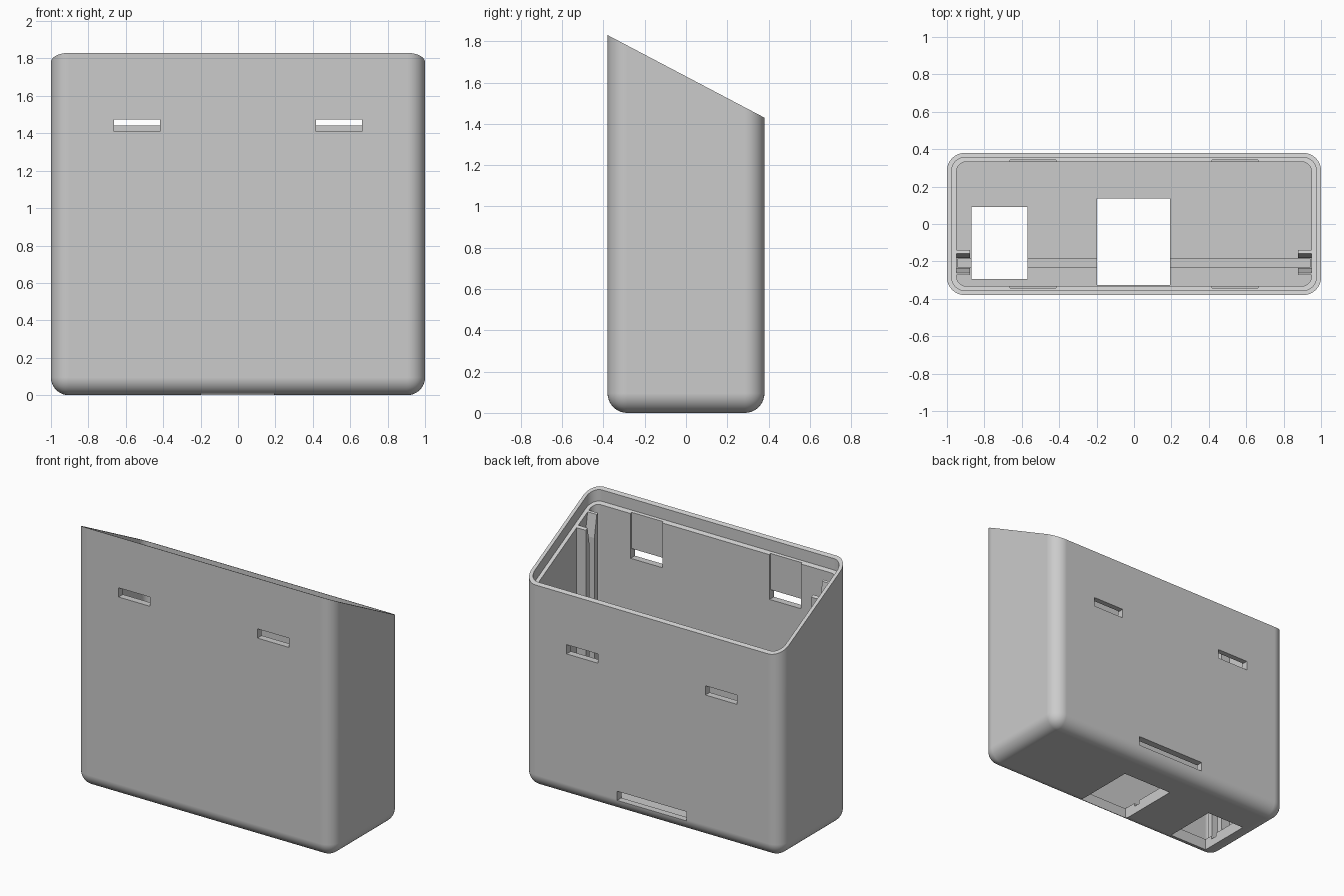
import bpy, bmesh
from mathutils import Vector

if "Cube" in bpy.data.objects:
    bpy.data.objects.remove(bpy.data.objects["Cube"], do_unlink=True)

W, D = 1.0, 0.38            # outer half width and half depth
FRONT, BACK = 1.83, 1.43    # wall heights
FLOOR, LIP = 0.08, 0.08     # floor thickness, depth of the rim step
SLOPE = (BACK - FRONT) / (2 * D)
SLANT = Vector((0, -SLOPE, 1)).normalized()

grey = bpy.data.materials.new("Matte grey")
grey.use_nodes = True
grey.diffuse_color = (0.6, 0.6, 0.6, 1)
grey.node_tree.nodes["Principled BSDF"].inputs["Base Color"].default_value = grey.diffuse_color


def rim(y):
    return FRONT + SLOPE * (y + D)


def box(x, y, z):
    """Box given as three (low, high) spans."""
    bm = bmesh.new()
    bmesh.ops.create_cube(bm, size=1)
    for v in bm.verts:
        v.co = [s[0] if c < 0 else s[1] for c, s in zip(v.co, (x, y, z))]
    return bm


def round_edges(bm, radius, bottom=False):
    """Round the upright edges and, if asked, those of the base."""
    low = min(v.co.z for v in bm.verts)
    edges = []
    for e in bm.edges:
        a, b = (v.co.z for v in e.verts)
        if abs(a - b) > 0.01 or (bottom and max(a, b) < low + 0.01):
            edges.append(e)
    bmesh.ops.bevel(bm, geom=edges, offset=radius, segments=10,
                    profile=0.5, affect='EDGES')
    return bm


def clip(bm, point, normal):
    """Remove everything on the normal's side of the plane and cap it."""
    geom = bm.verts[:] + bm.edges[:] + bm.faces[:]
    cut = bmesh.ops.bisect_plane(bm, geom=geom, plane_co=point,
                                 plane_no=normal, clear_outer=True)
    edges = [g for g in cut["geom_cut"] if isinstance(g, bmesh.types.BMEdge)]
    bmesh.ops.contextual_create(bm, geom=edges)
    bmesh.ops.recalc_face_normals(bm, faces=bm.faces)
    return bm


def make(name, bm):
    mesh = bpy.data.meshes.new(name)
    bm.to_mesh(mesh)
    bm.free()
    mesh.materials.append(grey)
    ob = bpy.data.objects.new(name, mesh)
    bpy.context.collection.objects.link(ob)
    return ob


def activate(ob):
    bpy.ops.object.select_all(action='DESELECT')
    ob.select_set(True)
    bpy.context.view_layer.objects.active = ob


def carve(target, bm):
    cutter = make("cutter", bm)
    cutter.hide_render = True
    mod = target.modifiers.new("Cut", 'BOOLEAN')
    mod.operation, mod.solver, mod.object = 'DIFFERENCE', 'EXACT', cutter
    activate(target)
    bpy.ops.object.modifier_apply(modifier=mod.name)
    bpy.data.objects.remove(cutter, do_unlink=True)


# Outer shell with a slanted top
shell = make("holder_shell", clip(
    round_edges(box((-W, W), (-D, D), (0, 2.2)), 0.095, bottom=True),
    (0, -D, FRONT), SLANT))

# Main cavity and the stepped rim
carve(shell, round_edges(box((-0.948, 0.948), (-0.332, 0.332), (FLOOR, 2.5)), 0.05))
carve(shell, clip(
    round_edges(box((-0.975, 0.975), (-0.356, 0.356), (0.5, 2.5)), 0.072),
    (0, -D, FRONT - LIP), -SLANT))

# Clip slots through both long walls, with shallow guide recesses above them
for side in (-1, 1):
    top = rim(side * D) - 0.355
    for x in (-0.54, 0.54):
        span = (x - 0.123, x + 0.123)
        carve(shell, box(span, sorted((side * 0.3, side * 0.342)), (top - 0.065, 2.3)))
        carve(shell, box(span, sorted((side * 0.3, side * 0.5)), (top - 0.065, top)))

# Groove across the floor, floor openings, low slot in the back
carve(shell, box((-0.94, 0.94), (-0.232, -0.184), (FLOOR - 0.025, 0.3)))
carve(shell, box((-0.87, -0.57), (-0.295, 0.092), (-0.1, 0.3)))
carve(shell, box((-0.197, 0.193), (-0.325, 0.136), (-0.1, 0.3)))
carve(shell, box((-0.27, 0.27), (0.3, 0.5), (0.085, 0.15)))

# Smooth the rounded edges, keep the cut edges crisp
activate(shell)
bpy.ops.object.shade_smooth_by_angle(angle=0.5)
weighted = shell.modifiers.new("Weighted normals", 'WEIGHTED_NORMAL')
weighted.keep_sharp = True

# Paired guide rails on the end walls, tapered at the top towards the channel
for side, label in ((-1, "right"), (1, "left")):
    for y0, y1, inner, place in ((-0.274, -0.234, 1, "front"), (-0.181, -0.139, -1, "back")):
        rail = box(sorted((side * 0.877, side * 0.955)), (y0, y1), (FLOOR - 0.01, 2.2))
        clip(rail, (0, -D, FRONT - LIP), SLANT)
        edge = y1 if inner > 0 else y0
        clip(rail, (0, edge, rim(edge) - LIP - 0.14), (0, inner * 0.14, 0.025))
        make(f"{label}_{place}_rail", rail)
